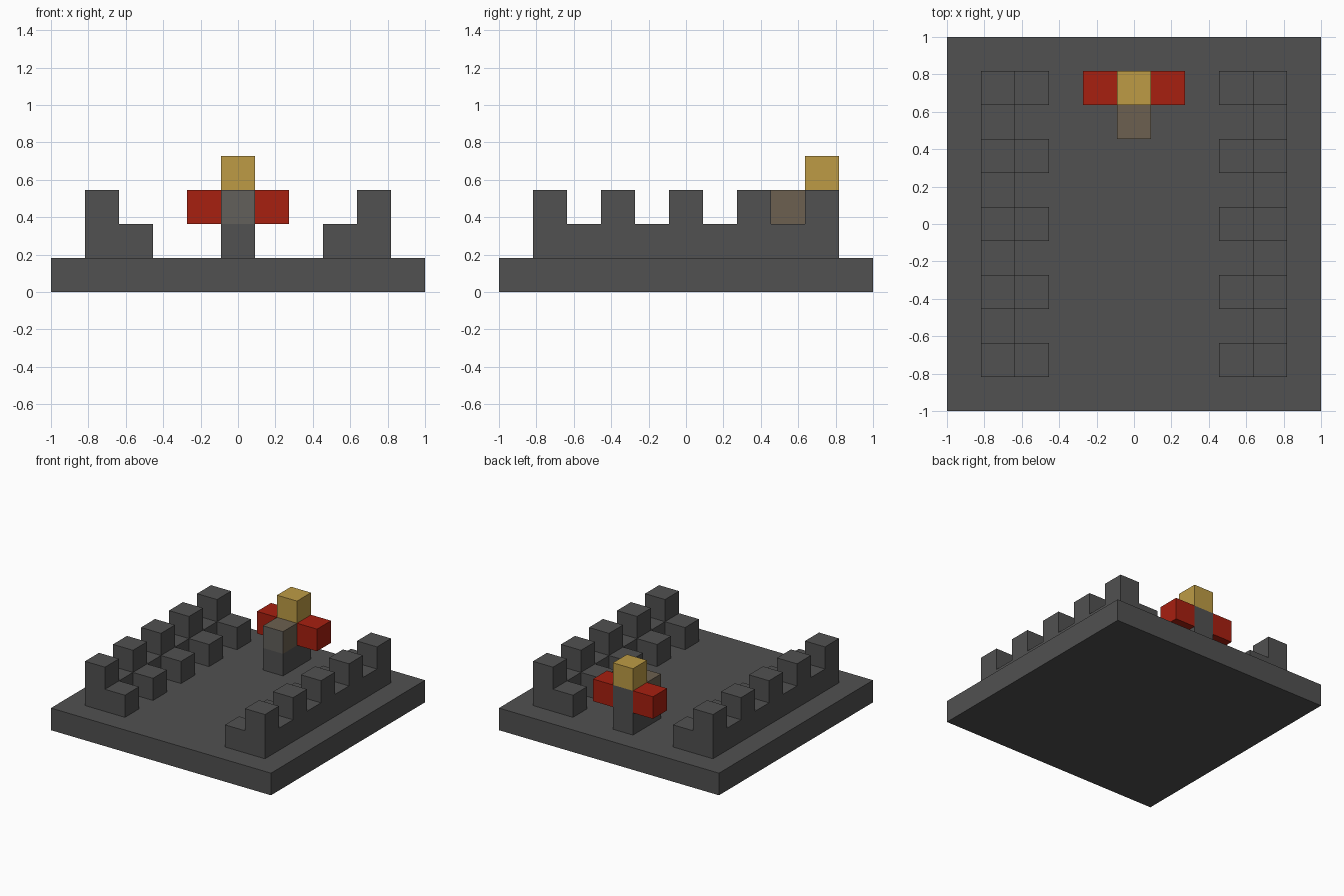
import bpy
import bmesh
from mathutils import Vector

U = 2 / 11  # edge of one cube unit

if "Cube" in bpy.data.objects:
    bpy.data.objects.remove(bpy.data.objects["Cube"], do_unlink=True)


def material(name, rgb):
    mat = bpy.data.materials.new(name)
    mat.use_nodes = True
    colour = (*rgb, 1)
    mat.diffuse_color = colour
    mat.node_tree.nodes["Principled BSDF"].inputs["Base Color"].default_value = colour
    return mat


stone = material("dark stone", (0.082, 0.082, 0.082))
gold = material("gold", (0.51, 0.33, 0.06))
red = material("red", (0.39, 0.014, 0.005))
brown = material("dull brown", (0.15, 0.117, 0.08))
grey = material("warm grey", (0.122, 0.115, 0.105))


def finish(name, bm, *mats):
    bmesh.ops.recalc_face_normals(bm, faces=bm.faces)
    mesh = bpy.data.meshes.new(name)
    bm.to_mesh(mesh)
    bm.free()
    for mat in mats:
        mesh.materials.append(mat)
    obj = bpy.data.objects.new(name, mesh)
    bpy.context.collection.objects.link(obj)
    return obj


def block(name, mat, centre, size=(1, 1, 1)):
    """Box in cube units: x and y of its middle, z of its underside."""
    bm = bmesh.new()
    bmesh.ops.create_cube(bm, size=1)
    for v in bm.verts:
        v.co = Vector(((centre[0] + v.co.x * size[0]) * U,
                       (centre[1] + v.co.y * size[1]) * U,
                       (centre[2] + (v.co.z + 0.5) * size[2]) * U))
    return finish(name, bm, mat)


def crenellated_wall(name, x):
    """Notched side outline extruded to one unit of thickness."""
    outline = [(-4.5, 1)]
    for y in range(-4, 5):
        top = 3 if y % 2 == 0 else 2
        outline += [(y - 0.5, top), (y + 0.5, top)]
    outline.append((4.5, 1))
    bm = bmesh.new()
    verts = [bm.verts.new(((x - 0.5) * U, y * U, z * U)) for y, z in outline]
    side = bm.faces.new(verts)
    new = bmesh.ops.extrude_face_region(bm, geom=[side])["geom"]
    bmesh.ops.translate(bm, vec=(U, 0, 0),
                        verts=[g for g in new if isinstance(g, bmesh.types.BMVert)])
    return finish(name, bm, stone)


# Floor slab
block("floor", stone, (0, 0, 0), (11, 11, 1))

# Side walls with their inner buttresses, and the arms
for side, label in ((1, "left"), (-1, "right")):
    crenellated_wall(f"{label}_wall", side * 4)
    for i, y in enumerate(range(-4, 5, 2)):
        block(f"{label}_buttress_{i + 1}", stone, (side * 3, y, 1))
    block(f"{label}_arm", red, (side, 4, 2))

# Central pillar, step and gold top
block("pillar", stone, (0, 4, 1), (1, 1, 2))
block("pillar_step", stone, (0, 3, 1))
block("pillar_top", gold, (0, 4, 3))

# Brown block on the step, with a greyer front face
front_block = block("front_block", brown, (0, 3, 2))
front_block.data.materials.append(grey)
for poly in front_block.data.polygons:
    poly.material_index = 1 if poly.normal.y < -0.5 else 0
